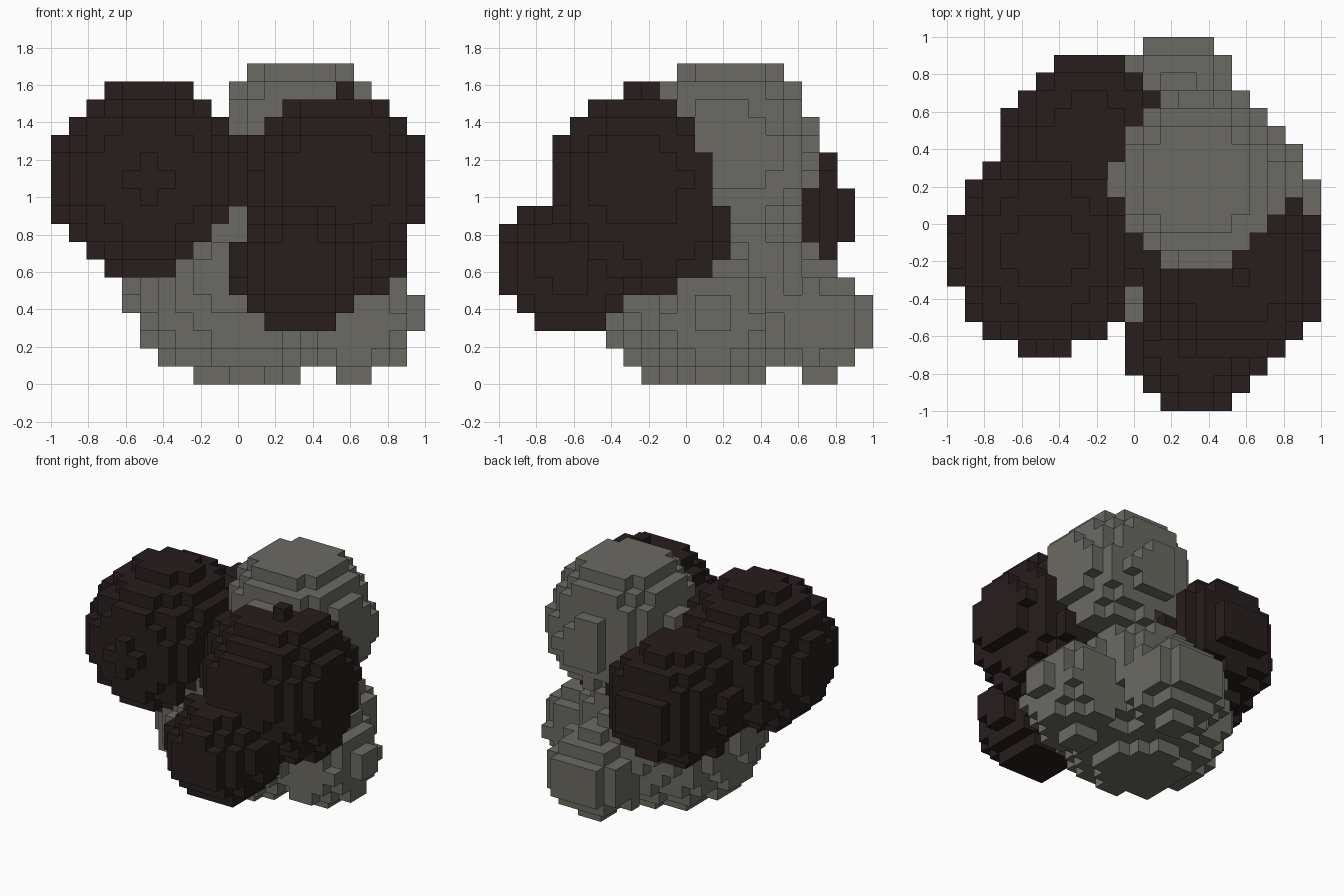
import bpy
import bmesh
from mathutils import Vector
from itertools import product

cube = bpy.data.objects.get("Cube")
if cube:
    bpy.data.objects.remove(cube, do_unlink=True)

# Block grid: cell size and counts
CELL = 2 / 21
GRID = (21, 21, 18)
ORIGIN = Vector((-1, -1, 0))


def make_material(name, colour):
    mat = bpy.data.materials.new(name)
    mat.use_nodes = True
    mat.diffuse_color = (*colour, 1)
    mat.node_tree.nodes["Principled BSDF"].inputs["Base Color"].default_value = (*colour, 1)
    return mat


grey = make_material("warm grey", (0.145, 0.143, 0.122))
dark = make_material("dark brown", (0.021, 0.0125, 0.0125))

# Balls: name, centre in cells, squared radius, material; later balls win overlaps
BALLS = [
    ("base_ball", (10.75, 11.5, 6.08), 41.6, grey),
    ("side_foot_ball", (17.04, 12, 3.95), 12.55, grey),
    ("back_foot_ball", (13, 17.8, 3.5), 10.6, grey),
    ("core_ball", (15.9, 9, 9.05), 20.65, dark),
    ("right_ball", (5.5, 8.95, 11.5), 30.85, dark),
    ("left_ball", (16.05, 7.8, 11.3), 27.4, dark),
    ("front_ball", (14, 3.8, 6.6), 15.1, dark),
    ("back_ball", (8, 15.2, 9.6), 22.2, dark),
    ("neck_ball", (14.6, 13.5, 12.7), 20, grey),
    ("top_ball", (14.12, 12.85, 14), 23.4, grey),
]

# Give every filled cell to one ball
owner = {}
for cell in product(*map(range, GRID)):
    middle = Vector(cell) + Vector((0.5, 0.5, 0.5))
    for name, centre, limit, mat in BALLS:
        if (middle - Vector(centre)).length_squared <= limit:
            owner[cell] = name


def exposed_faces(cell):
    """Yield the corners of each open side of a cell, wound outward."""
    for axis, side in product(range(3), (0, 1)):
        near = list(cell)
        near[axis] += 2 * side - 1
        if tuple(near) in owner:
            continue
        u, v = (axis + 1) % 3, (axis + 2) % 3
        ring = [(0, 0), (1, 0), (1, 1), (0, 1)]
        corners = []
        for a, b in (ring if side else reversed(ring)):
            p = list(cell)
            p[axis] += side
            p[u] += a
            p[v] += b
            corners.append(tuple(p))
        yield corners


# Build the blocky shell of each ball
for name, centre, limit, mat in BALLS:
    bm = bmesh.new()
    verts = {}
    for cell, ball in owner.items():
        if ball != name:
            continue
        for corners in exposed_faces(cell):
            for p in corners:
                if p not in verts:
                    verts[p] = bm.verts.new(ORIGIN + Vector(p) * CELL)
            bm.faces.new([verts[p] for p in corners])
    mesh = bpy.data.meshes.new(name)
    bm.to_mesh(mesh)
    bm.free()
    mesh.materials.append(mat)
    bpy.context.collection.objects.link(bpy.data.objects.new(name, mesh))
